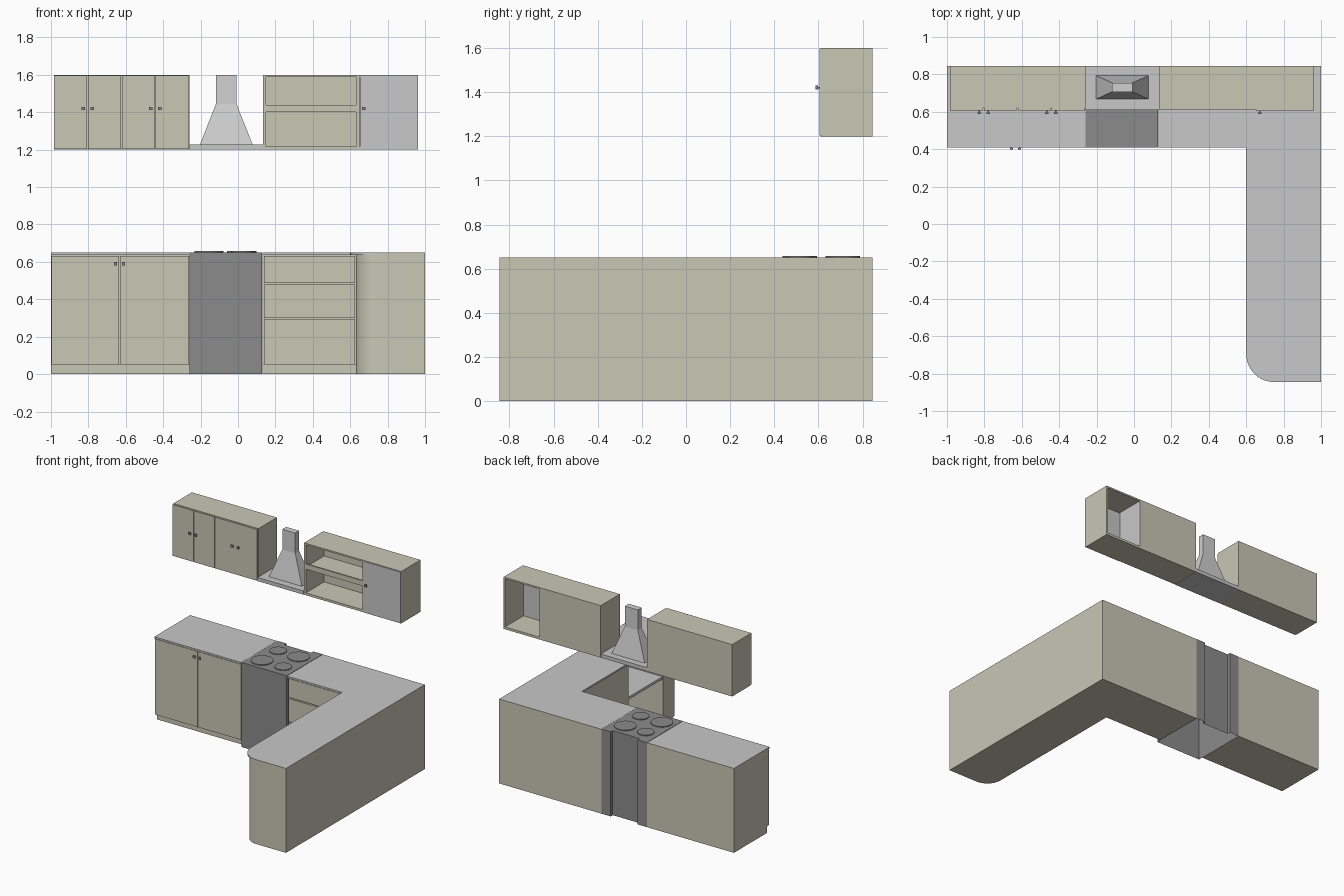
import bpy, bmesh, math

old = bpy.data.objects.get("Cube")
if old:
    bpy.data.objects.remove(old, do_unlink=True)


def material(name, rgb):
    m = bpy.data.materials.new(name)
    m.use_nodes = True
    m.diffuse_color = (*rgb, 1)
    m.node_tree.nodes["Principled BSDF"].inputs["Base Color"].default_value = (*rgb, 1)
    return m


CREAM = material("cream_panel", (0.58, 0.58, 0.47))
GREY = material("light_grey", (0.58, 0.58, 0.585))
DARK = material("dark_grey", (0.26, 0.26, 0.26))
STEEL = material("hood_steel", (0.64, 0.64, 0.64))


def finish(name, bm, *mats):
    bmesh.ops.recalc_face_normals(bm, faces=bm.faces)
    me = bpy.data.meshes.new(name)
    bm.to_mesh(me)
    bm.free()
    ob = bpy.data.objects.new(name, me)
    bpy.context.collection.objects.link(ob)
    for m in mats:
        me.materials.append(m)
    return ob


def stack(name, mat, *sections):
    """Solid through rectangles given as (x0, x1, y0, y1, z)."""
    bm = bmesh.new()
    rings = [[bm.verts.new(p) for p in ((a, c, z), (b, c, z), (b, d, z), (a, d, z))]
             for a, b, c, d, z in sections]
    bm.faces.new(rings[0])
    bm.faces.new(rings[-1])
    for lo, hi in zip(rings, rings[1:]):
        for i in range(4):
            j = (i + 1) % 4
            bm.faces.new((lo[i], lo[j], hi[j], hi[i]))
    return finish(name, bm, mat)


def box(name, mat, x0, x1, y0, y1, z0, z1):
    return stack(name, mat, (x0, x1, y0, y1, z0), (x0, x1, y0, y1, z1))


def prism(name, outline, z0, z1, *mats, open_bottom=False):
    """Plan outline raised from z0 to z1."""
    bm = bmesh.new()
    base = bm.faces.new([bm.verts.new((x, y, z0)) for x, y in outline])
    new = bmesh.ops.extrude_face_region(bm, geom=[base], use_keep_orig=True)["geom"]
    for v in new:
        if isinstance(v, bmesh.types.BMVert):
            v.co.z = z1
    if open_bottom:
        bmesh.ops.delete(bm, geom=[base], context="FACES_ONLY")
    return finish(name, bm, *mats)


def smooth(ob):
    bpy.ops.object.select_all(action="DESELECT")
    ob.select_set(True)
    bpy.context.view_layer.objects.active = ob
    bpy.ops.object.shade_smooth_by_angle(angle=math.radians(30))


def corner(r, y, n=12):
    """Rounded corner running from the inner side to the front end."""
    return [(0.75 - r * math.cos(t), y - r * math.sin(t))
            for t in (math.pi / 2 * i / n for i in range(n + 1))]


def knob(x, y, z):
    stem = box("handle_stem", DARK, x - .004, x + .004, y - .012, y, z - .004, z + .004)
    grip = box("handle_grip", DARK, x - .009, x + .009, y - .018, y - .01, z - .009, z + .009)
    return stem, grip


BACK, FRONT, TOP = 0.845, 0.43, 0.637

# Base cabinet, left run
box("left_base_cabinet", CREAM, -1, -.26, FRONT, BACK, .05, TOP)
box("left_plinth", CREAM, -1, -.26, FRONT + .015, BACK, 0, .05)
for a, b, k in ((-.998, -.636, -.655), (-.631, -.263, -.612)):
    box("base_door", CREAM, a, b, FRONT - .015, FRONT, .05, .632)
    knob(k, FRONT - .015, .59)

# Base cabinet, corner and rounded arm with a shelf niche
outline = [(1, BACK), (.13, BACK), (.13, FRONT + .015), (.63, FRONT + .015),
           (.63, -.2), (.97, -.2), (.97, -.62), (.63, -.62)]
smooth(prism("corner_base_cabinet", outline + corner(.12, -.725) + [(1, -.845)], 0, TOP, CREAM))
box("niche_floor", CREAM, .63, .97, -.62, -.2, 0, .05)
box("niche_shelf", GREY, .635, .97, -.62, -.2, .34, .36)
box("drawer_carcass", CREAM, .13, .63, FRONT, FRONT + .015, .05, TOP)
for z0, z1 in ((.05, .294), (.3, .478), (.486, .632)):
    box("drawer_front", CREAM, .138, .626, FRONT - .015, FRONT, z0, z1)

# Worktops: outer end faces match the cabinets
left_top = [(-1, .41), (-.26, .41), (-.26, BACK), (-1, BACK)]
right_top = [(1, BACK), (.13, BACK), (.13, .41), (.6, .41)] + corner(.15, -.695) + [(1, -.845)]
for name, plan in (("left_worktop", left_top), ("right_worktop", right_top)):
    ob = prism(name, plan, TOP, .65, GREY, CREAM)
    for f in ob.data.polygons:
        c, n = f.center, f.normal
        outer = c.x > .99 or c.x < -.99 or c.y > .84 or (c.y < -.84 and c.x > .8)
        if abs(n.z) < .5 and outer:
            f.material_index = 1
    smooth(ob)

# Cooker, hollow underneath, with a recessed back
plan = [(-.258, .41), (.128, .41), (.128, BACK), (.05, BACK), (.05, .82),
        (-.18, .82), (-.18, BACK), (-.258, BACK)]
prism("cooker", plan, 0, .651, DARK, open_bottom=True)
for x, y, r in ((-.155, .515, .078), (.025, .515, .06), (-.155, .71, .06), (.02, .71, .078)):
    bm = bmesh.new()
    bmesh.ops.create_cone(bm, cap_ends=True, segments=32, radius1=r, radius2=r, depth=.007)
    bmesh.ops.translate(bm, verts=bm.verts, vec=(x, y, .6535))
    smooth(finish("hob_ring", bm, DARK))

# Extractor hood
box("hood_base", GREY, -.26, .133, .61, BACK, 1.2, 1.228)
stack("hood_chimney", STEEL, (-.203, .078, .667, .793, 1.228),
      (-.118, -.008, .707, .755, 1.445), (-.118, -.008, .707, .755, 1.6))

# Wall cabinet, left
box("left_wall_cabinet", CREAM, -.985, -.26, .62, BACK, 1.2, 1.6)
for i in range(4):
    x = -.983 + i * .181
    box("wall_door", CREAM, x, x + .177, .607, .62, 1.203, 1.597)
    knob(x + (.155 if i % 2 == 0 else .022), .607, 1.42)

# Wall cabinet, right: open shelves beside a grey door, back left open behind the door
L, R, M = .135, .962, .65
for name, x0, x1, y0, z0, z1 in (
        ("wall_cabinet_floor", L, R, .612, 1.2, 1.218),
        ("wall_cabinet_roof", L, R, .612, 1.588, 1.6),
        ("wall_cabinet_left_side", L, L + .015, .612, 1.218, 1.588),
        ("wall_cabinet_right_side", R - .012, R, .612, 1.218, 1.588),
        ("wall_cabinet_divider", .632, M, .612, 1.218, 1.588),
        ("wall_cabinet_shelf", L + .015, .632, .612, 1.405, 1.418),
        ("wall_cabinet_back", L + .015, .632, BACK - .012, 1.218, 1.588)):
    box(name, CREAM, x0, x1, y0, BACK, z0, z1)
box("shelf_rail", CREAM, L + .015, .632, .612, .625, 1.4, 1.44)
box("divider_lining", GREY, M, M + .005, .625, BACK, 1.218, 1.588)
box("grey_wall_door", GREY, M + .002, R - .002, .605, .62, 1.203, 1.597)
knob(.672, .605, 1.42)
